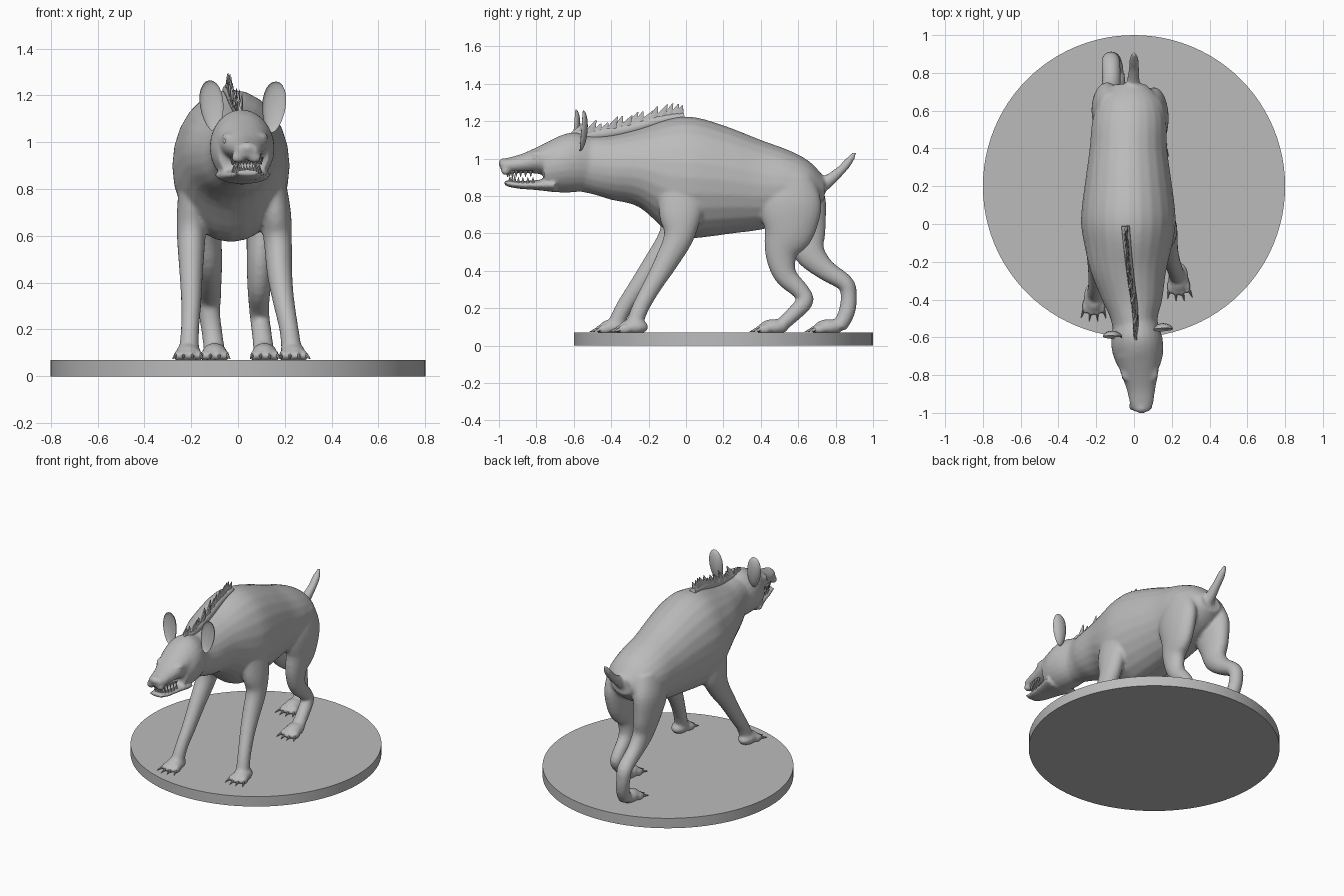
import bpy, bmesh, math, random
from mathutils import Vector, Matrix

random.seed(4)
default_cube = bpy.data.objects.get("Cube")
if default_cube:
    bpy.data.objects.remove(default_cube)

grey = bpy.data.materials.new("plain grey")
grey.use_nodes = True
grey.diffuse_color = (0.5, 0.5, 0.5, 1)
grey.node_tree.nodes["Principled BSDF"].inputs["Base Color"].default_value = grey.diffuse_color


def finish(bm, name, smooth=True):
    """Turn a bmesh into a named object in plain grey."""
    bmesh.ops.recalc_face_normals(bm, faces=bm.faces[:])
    mesh = bpy.data.meshes.new(name)
    bm.to_mesh(mesh)
    bm.free()
    mesh.materials.append(grey)
    obj = bpy.data.objects.new(name, mesh)
    bpy.context.collection.objects.link(obj)
    bpy.ops.object.select_all(action="DESELECT")
    obj.select_set(True)
    bpy.context.view_layer.objects.active = obj
    if smooth:
        bpy.ops.object.shade_smooth_by_angle(angle=math.radians(40))
    return obj


def blend(stations, steps):
    """Catmull-Rom interpolation through the stations."""
    pts = [Vector(s) for s in stations]
    pts = [pts[0]] + pts + [pts[-1]]
    out = []
    for a, b, c, d in zip(pts, pts[1:], pts[2:], pts[3:]):
        for k in range(steps):
            t = k / steps
            out.append(b + (c - a) * t / 2 + (a * 2 - b * 5 + c * 4 - d) * t * t / 2
                       + (b * 3 - a - c * 3 + d) * t ** 3 / 2)
    return out + [pts[-1]]


def tube(bm, stations, steps=4, sides=24, upright=False):
    """Loft of oval rings; each station is x, y, z, side radius, depth radius."""
    path = blend(stations, steps)
    rings = []
    for i, s in enumerate(path):
        side, up = Vector((1, 0, 0)), Vector((0, 0, 1))
        if not upright:
            ahead, behind = path[min(i + 1, len(path) - 1)], path[max(i - 1, 0)]
            way = (Vector(ahead[:3]) - Vector(behind[:3])).normalized()
            side = (side - way * side.dot(way)).normalized()
            up = way.cross(side)
        ring = []
        for k in range(sides):
            a = math.tau * k / sides
            ring.append(bm.verts.new(Vector(s[:3]) + side * math.cos(a) * s[3] + up * math.sin(a) * s[4]))
        rings.append(ring)
    for r, q in zip(rings, rings[1:]):
        for k in range(sides):
            n = (k + 1) % sides
            bm.faces.new((r[k], r[n], q[n], q[k]))
    bm.faces.new(rings[0])
    bm.faces.new(rings[-1])


def trunk(bm, sections):
    """Upright loft; each section is y, left-right centre, half width, bottom, top."""
    tube(bm, [(x, y, (lo + hi) / 2, w, (hi - lo) / 2) for y, x, w, lo, hi in sections], upright=True)


def ball(bm, centre, size):
    bmesh.ops.create_uvsphere(bm, u_segments=20, v_segments=12, radius=1,
                              matrix=Matrix.Translation(centre) @ Matrix.Diagonal((*size, 1)))


def spike(bm, base, tip, wide, deep, sides=8):
    tube(bm, [(*base, wide, deep), (*tip, wide * .08, deep * .08)], steps=1, sides=sides)


flesh, claws, teeth = bmesh.new(), bmesh.new(), bmesh.new()

# Torso and neck
trunk(flesh, [(-.6, .015, .12, .83, 1.12), (-.5, 0, .125, .81, 1.12), (-.4, -.01, .16, .78, 1.125),
              (-.25, -.03, .2, .74, 1.16), (-.1, -.03, .235, .61, 1.21), (0, -.03, .25, .575, 1.225),
              (.1, -.03, .245, .58, 1.21), (.25, -.03, .225, .6, 1.16), (.4, -.03, .205, .62, 1.1),
              (.55, -.025, .195, .66, 1.045), (.66, -.02, .16, .71, .985), (.74, -.02, .08, .78, .9)])

# Skull, upper snout and lower jaw
trunk(flesh, [(-.52, .01, .115, .83, 1.12), (-.6, .015, .135, .82, 1.14), (-.68, .02, .135, .82, 1.12),
              (-.76, .025, .11, .83, 1.075)])
trunk(flesh, [(-.7, .02, .12, .9, 1.11), (-.8, .03, .097, .92, 1.06), (-.88, .037, .075, .922, 1.025),
              (-.95, .04, .062, .925, 1.005), (-.99, .04, .045, .94, .995)])
trunk(flesh, [(-.7, .02, .12, .82, .9), (-.8, .03, .088, .832, .885), (-.9, .037, .066, .84, .88),
              (-.97, .04, .05, .855, .885)])
ball(flesh, (.04, -.975, .975), (.036, .028, .028))
for s in (-1, 1):
    ball(flesh, (.03 + s * .07, -.785, 1.022), (.03, .05, .02))
    ball(flesh, (.035 + s * .035, -.965, .935), (.03, .025, .025))

# Legs, top to ankle
tube(flesh, [(.14, -.02, .85, .06, .13), (.16, -.03, .7, .066, .115), (.17, -.04, .58, .06, .08),
             (.178, -.11, .44, .054, .062), (.195, -.18, .32, .046, .05), (.218, -.245, .2, .041, .045),
             (.23, -.28, .1, .045, .045)])
tube(flesh, [(-.19, -.03, .85, .06, .13), (-.198, -.03, .7, .063, .115), (-.2, -.07, .58, .06, .08),
             (-.2, -.17, .44, .05, .06), (-.2, -.26, .31, .043, .05), (-.205, -.335, .2, .039, .044),
             (-.21, -.38, .1, .044, .045)])
tube(flesh, [(.09, .56, .9, .07, .12), (.105, .56, .76, .078, .165), (.105, .55, .62, .07, .14),
             (.095, .51, .5, .058, .09), (.09, .53, .38, .05, .062), (.09, .615, .29, .043, .046),
             (.095, .635, .235, .042, .045), (.105, .56, .155, .043, .04), (.11, .5, .1, .046, .035)])
tube(flesh, [(-.11, .58, .9, .08, .12), (-.14, .6, .76, .085, .15), (-.14, .63, .62, .07, .12),
             (-.125, .66, .5, .058, .085), (-.12, .74, .41, .05, .058), (-.122, .85, .335, .05, .046),
             (-.122, .87, .27, .046, .043), (-.11, .86, .18, .044, .044), (-.1, .82, .1, .046, .04)])

# Paws with four toes and claws
for x, y, turn in ((.235, -.28, .12), (-.212, -.385, -.03), (.113, .47, .05), (-.1, .765, .02)):
    ball(flesh, (x, y, .1), (.054, .08, .042))
    for k in (-1.5, -.5, .5, 1.5):
        angle = turn + k * .2
        way = Vector((math.sin(angle), -math.cos(angle), 0))
        toe = Vector((x + k * .028, y - .055 + abs(k) * .012, .088))
        ball(flesh, toe + way * .015, (.016, .04, .024))
        spike(claws, toe + way * .04, toe + way * .082 - Vector((0, 0, .014)), .008, .011)

# Tail
tube(flesh, [(-.01, .69, .85, .05, .06), (-.005, .745, .87, .036, .038), (0, .82, .93, .028, .026),
             (0, .87, .985, .025, .022), (0, .905, 1.035, .01, .01)])

# Fuse the flesh into one smooth skin
body = finish(flesh, "body", smooth=False)
remesh = body.modifiers.new("fuse", "REMESH")
remesh.mode = "VOXEL"
remesh.voxel_size = .01
remesh.use_smooth_shade = True
soften = body.modifiers.new("soften", "SMOOTH")
soften.factor = .5
soften.iterations = 6
for name in ("fuse", "soften"):
    bpy.ops.object.modifier_apply(modifier=name)
finish(claws, "claws")

# Teeth in a horseshoe along both jaws
for k in range(-7, 8):
    a = k / 7 * math.pi / 2
    x, y = .037 + math.sin(a) * .062, -.83 - math.cos(a) * .125
    long = .042 if abs(k) == 3 else .03
    spike(teeth, (x, y, .936), (x, y, .932 - long), .011, .011)
    spike(teeth, (x * .9 + .004, y + .012, .87), (x * .9 + .004, y + .012, .872 + long), .01, .01)
finish(teeth, "teeth")

# Eyes
eyes = bmesh.new()
for s in (-1, 1):
    ball(eyes, (.03 + s * .08, -.81, 1.003), (.014, .016, .012))
finish(eyes, "eyes")

# Cupped ears, open to the front
for name, centre, tilt in (("left_ear", (.153, -.55, 1.15), .1), ("right_ear", (-.112, -.59, 1.155), -.1)):
    ear = bmesh.new()
    ball(ear, (0, 0, 0), (.05, .034, .11))
    for v in ear.verts:
        if v.co.y < -.0001:
            v.co.y *= -.55
        v.co.x *= 1 + v.co.z * 1.5
    turn = Matrix.Rotation(tilt, 4, "Y") @ Matrix.Rotation(-.08, 4, "X")
    ear.transform(Matrix.Translation(Vector(centre) - Vector((0, .01, 0))) @ turn)
    finish(ear, name)

# Ragged mane along the neck
mane = bmesh.new()
spine = [(.012, -.59, 1.115, .012, .022), (.005, -.45, 1.13, .016, .026), (-.015, -.3, 1.158, .018, .026),
         (-.032, -.15, 1.2, .02, .026), (-.045, -.01, 1.225, .022, .022)]
tube(mane, spine, sides=10)
for i, p in enumerate(blend(spine, 4)[1:]):
    base = Vector(p[:3]) - Vector((0, .03, 0))
    tall = random.uniform(.05, .085)
    tip = base + Vector((random.uniform(-.018, .018), random.uniform(.02, .045), tall))
    spike(mane, base, tip, .014, .036, sides=6)
finish(mane, "mane")

# Round stand
disc = bmesh.new()
bmesh.ops.create_cone(disc, cap_ends=True, segments=96, radius1=.8, radius2=.8, depth=.07,
                      matrix=Matrix.Translation((0, .2, .035)))
finish(disc, "stand")
